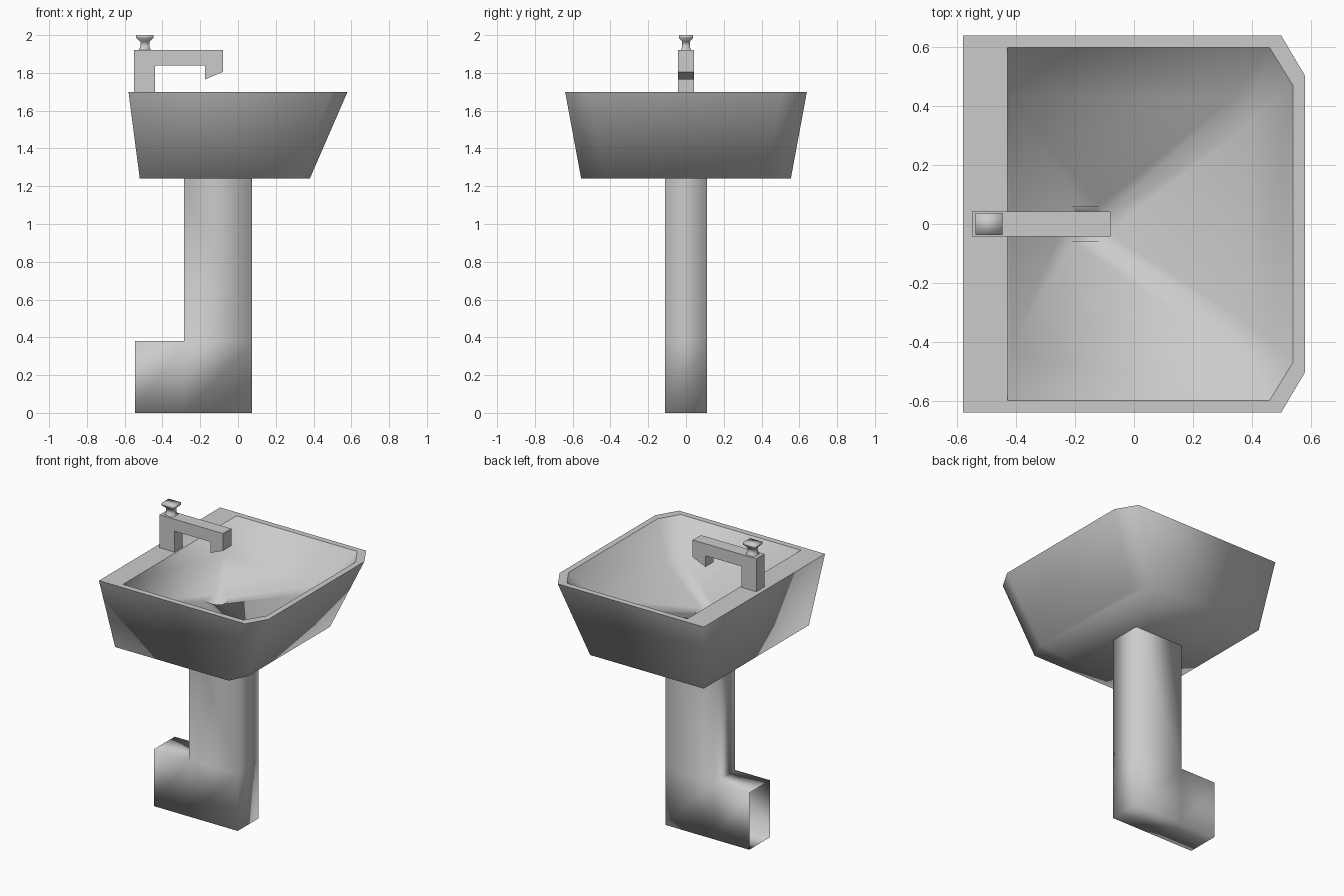
import bpy, bmesh

if "Cube" in bpy.data.objects:
    bpy.data.objects.remove(bpy.data.objects["Cube"])


def finish(name, bm, angle=None, recalc=True):
    """Turn a bmesh into an object; angle None = flat faces."""
    if recalc:
        bmesh.ops.recalc_face_normals(bm, faces=bm.faces)
    me = bpy.data.meshes.new(name)
    bm.to_mesh(me)
    bm.free()
    ob = bpy.data.objects.new(name, me)
    bpy.context.collection.objects.link(ob)
    if angle is not None:
        for p in me.polygons:
            p.use_smooth = True
        me.set_sharp_from_angle(angle=angle)
    return ob


def loft(bm, rings, cap_start=False, cap_end=False):
    loops = [[bm.verts.new(p) for p in r] for r in rings]
    n = len(loops[0])
    for a, b in zip(loops, loops[1:]):
        for i in range(n):
            j = (i + 1) % n
            bm.faces.new((a[i], a[j], b[j], b[i]))
    if cap_start:
        bm.faces.new(loops[0])
    if cap_end:
        bm.faces.new(loops[-1])
    return loops


def outline(back, chamfer_x, chamfer_y, front, side, z):
    """Basin outline: rectangle with two clipped front corners."""
    half = [(back, side), (chamfer_x, side), (front, chamfer_y)]
    pts = half + [(x, -y) for x, y in reversed(half)]
    return [(x, y, z) for x, y in pts]


def rect(cx, hx, hy, z):
    return [(cx - hx, -hy, z), (cx + hx, -hy, z), (cx + hx, hy, z), (cx - hx, hy, z)]


# Basin: outer shell, flat rim, inner bowl with sunken drain
bm = bmesh.new()
loops = loft(bm, [
    outline(-0.52, 0.32, 0.43, 0.38, 0.555, 1.24),
    outline(-0.58, 0.50, 0.505, 0.58, 0.64, 1.70),
    outline(-0.43, 0.46, 0.47, 0.54, 0.60, 1.70),
    outline(-0.42, 0.34, 0.34, 0.39, 0.43, 1.51),
    outline(-0.21, -0.12, 0.03, -0.09, 0.06, 1.44),
    outline(-0.19, -0.13, 0.03, -0.11, 0.045, 1.38)], True, True)
basin = finish("basin", bm, 3.1)
# keep the rim crisp, everything else soft
sharp = basin.data.attributes.get("sharp_edge") or basin.data.attributes.new("sharp_edge", 'BOOLEAN', 'EDGE')
for e in basin.data.edges:
    sharp.data[e.index].value = all(
        abs(basin.data.vertices[v].co.z - 1.70) < 1e-4 for v in e.vertices)


def prism(name, profile, half_y, caps=None, angle=None, open_edge=None):
    """Extrude an xz profile along y; open_edge leaves one side open."""
    bm = bmesh.new()
    f = [bm.verts.new((x, -half_y, z)) for x, z in profile]
    b = [bm.verts.new((x, half_y, z)) for x, z in profile]
    n = len(profile)
    for i in range(n):
        if open_edge is None or i not in open_edge:
            j = (i + 1) % n
            bm.faces.new((f[i], f[j], b[j], b[i]))
    for c in caps or [range(n)]:
        bm.faces.new([f[i] for i in c])
        bm.faces.new([b[i] for i in reversed(c)])
    return finish(name, bm, angle)


# Pedestal: hollow elbow, open towards the wall and under the basin
prism("pedestal",
      [(-0.545, 0), (-0.285, 0), (0.075, 0), (0.075, 0.38), (0.075, 1.24),
       (-0.285, 1.24), (-0.285, 0.38), (-0.545, 0.38)], 0.11,
      caps=[(0, 1, 6, 7), (1, 2, 3, 6), (3, 4, 5, 6)], angle=3.1, open_edge=(4, 7))

# Faucet body with down-turned spout
prism("faucet",
      [(-0.55, 1.70), (-0.44, 1.70), (-0.44, 1.84), (-0.175, 1.84), (-0.175, 1.765),
       (-0.08, 1.805), (-0.08, 1.92), (-0.55, 1.92)], 0.043,
      caps=[(0, 1, 2, 7), (2, 3, 6, 7), (3, 4, 5, 6)])

# Tap handle: square knob on a waisted stem
bm = bmesh.new()
loft(bm, [rect(-0.493, hx, hy, z) for hx, hy, z in (
    (0.032, 0.027, 1.92), (0.024, 0.020, 1.94), (0.024, 0.020, 1.965),
    (0.046, 0.038, 1.985), (0.046, 0.038, 2.00))], True, True)
finish("tap_handle", bm, 1.7)
